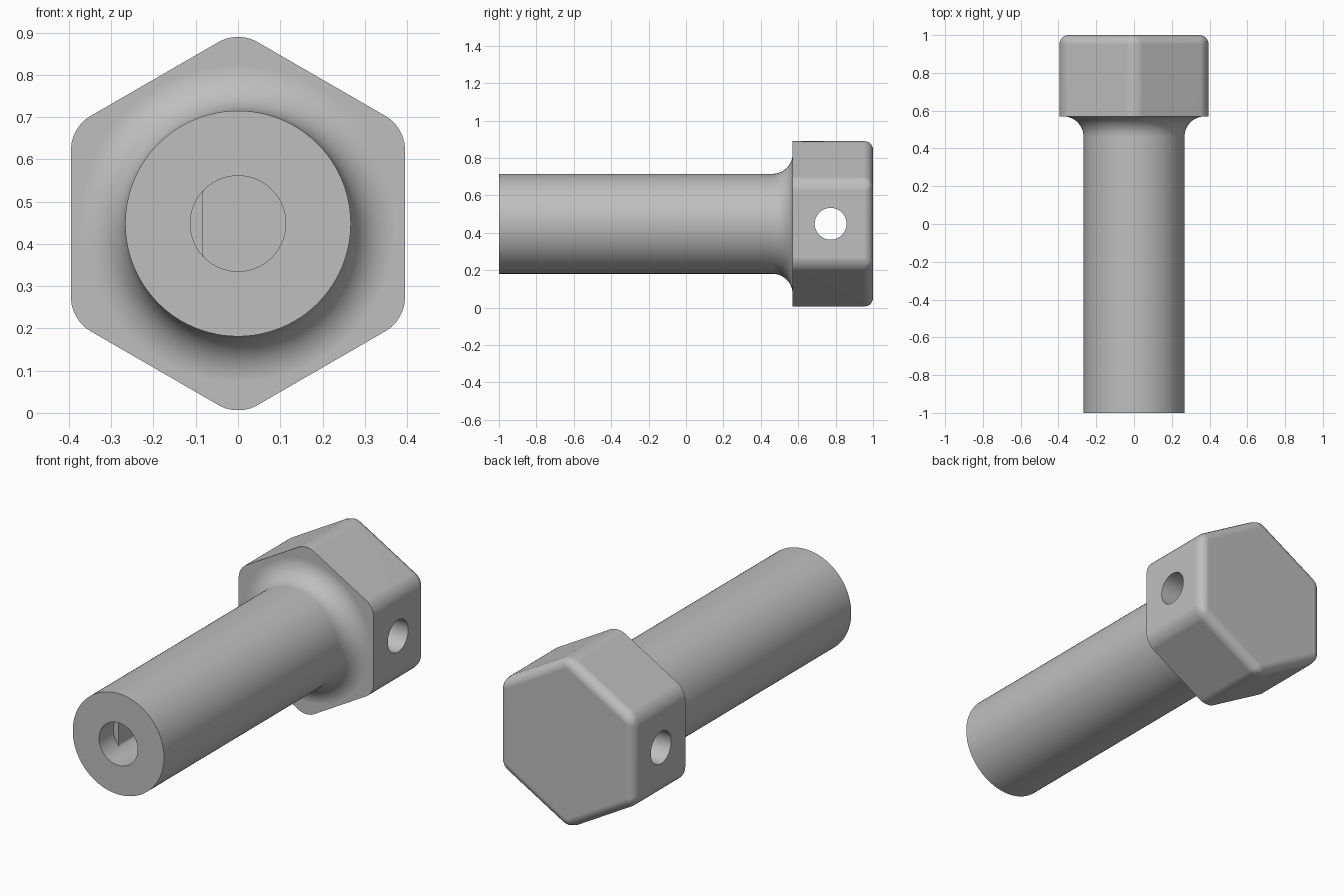
import bpy, bmesh, math

if "Cube" in bpy.data.objects:
    bpy.data.objects.remove(bpy.data.objects["Cube"])

CZ = 0.448          # height of the bolt axis
SEG = 96

steel = bpy.data.materials.new("grey_steel")
steel.diffuse_color = (0.52, 0.52, 0.52, 1)
steel.use_nodes = True
steel.node_tree.nodes["Principled BSDF"].inputs["Base Color"].default_value = steel.diffuse_color


def finish(name, bm):
    bmesh.ops.remove_doubles(bm, verts=bm.verts, dist=1e-5)
    bmesh.ops.recalc_face_normals(bm, faces=bm.faces)
    me = bpy.data.meshes.new(name)
    bm.to_mesh(me)
    bm.free()
    me.materials.append(steel)
    ob = bpy.data.objects.new(name, me)
    bpy.context.collection.objects.link(ob)
    return ob


def ring(r, y, n=SEG, min_x=-9, turn=0.0):
    """Points around the bolt axis, optionally clamped to a flat."""
    pts = []
    for i in range(n):
        a = 2 * math.pi * i / n + turn
        pts.append((max(r * math.cos(a), min_x), y, CZ + r * math.sin(a)))
    return pts


def loft(bm, rings):
    """Closed solid through a row of rings with equal point counts."""
    loops = [[bm.verts.new(p) for p in r] for r in rings]
    n = len(loops[0])
    for a, b in zip(loops, loops[1:]):
        for i in range(n):
            j = (i + 1) % n
            bm.faces.new((a[i], a[j], b[j], b[i]))
    bm.faces.new(loops[0])
    bm.faces.new(loops[-1])


def combine(target, other, operation):
    mod = target.modifiers.new(operation.lower(), 'BOOLEAN')
    mod.operation, mod.solver, mod.object = operation, 'EXACT', other
    bpy.ops.object.select_all(action='DESELECT')
    bpy.context.view_layer.objects.active = target
    target.select_set(True)
    bpy.ops.object.modifier_apply(modifier=mod.name)
    bpy.data.objects.remove(other)


# Hexagonal head: rounded corners and rounded back rim, sharp front rim
bm = bmesh.new()
R_HEX = 0.395 / math.cos(math.pi / 6)
loft(bm, [ring(R_HEX, y, 6, turn=math.pi / 6) for y in (0.57, 1.0)])
edges = [e for e in bm.edges if max(v.co.y for v in e.verts) > 0.9]
bmesh.ops.bevel(bm, geom=edges, offset=0.05 * math.tan(math.pi / 6) * 1.7,
                offset_type='OFFSET', segments=6, profile=0.5, affect='EDGES')
bolt = finish("bolt", bm)

# Round shank flaring into the head through a fillet
bm = bmesh.new()
F = 0.108
profile = [(0.267, -1.0)]
for k in range(11):
    a = math.pi / 2 * k / 10
    profile.append((0.267 + F * (1 - math.cos(a)), 0.57 - F + F * math.sin(a)))
profile.append((0.375, 0.62))
loft(bm, [ring(r, y) for r, y in profile])
combine(bolt, finish("shank", bm), 'UNION')

# Bore in the shank end: round mouth, then a flat along the left wall
bm = bmesh.new()
loft(bm, [ring(0.113, -1.1), ring(0.113, -0.88),
          ring(0.113, -0.88, min_x=-0.083), ring(0.113, -0.5, min_x=-0.083)])
combine(bolt, finish("bore_cutter", bm), 'DIFFERENCE')

# Cross hole through the head
bm = bmesh.new()
loft(bm, [[(x, 0.773 + 0.085 * math.cos(2 * math.pi * i / 64),
            CZ + 0.085 * math.sin(2 * math.pi * i / 64)) for i in range(64)]
          for x in (-0.6, 0.6)])
combine(bolt, finish("cross_hole_cutter", bm), 'DIFFERENCE')

# Smooth curves, crisp edges, flat faces kept flat
bpy.ops.object.shade_smooth_by_angle(angle=math.radians(30))
weighted = bolt.modifiers.new("flat_faces", 'WEIGHTED_NORMAL')
weighted.keep_sharp = True
